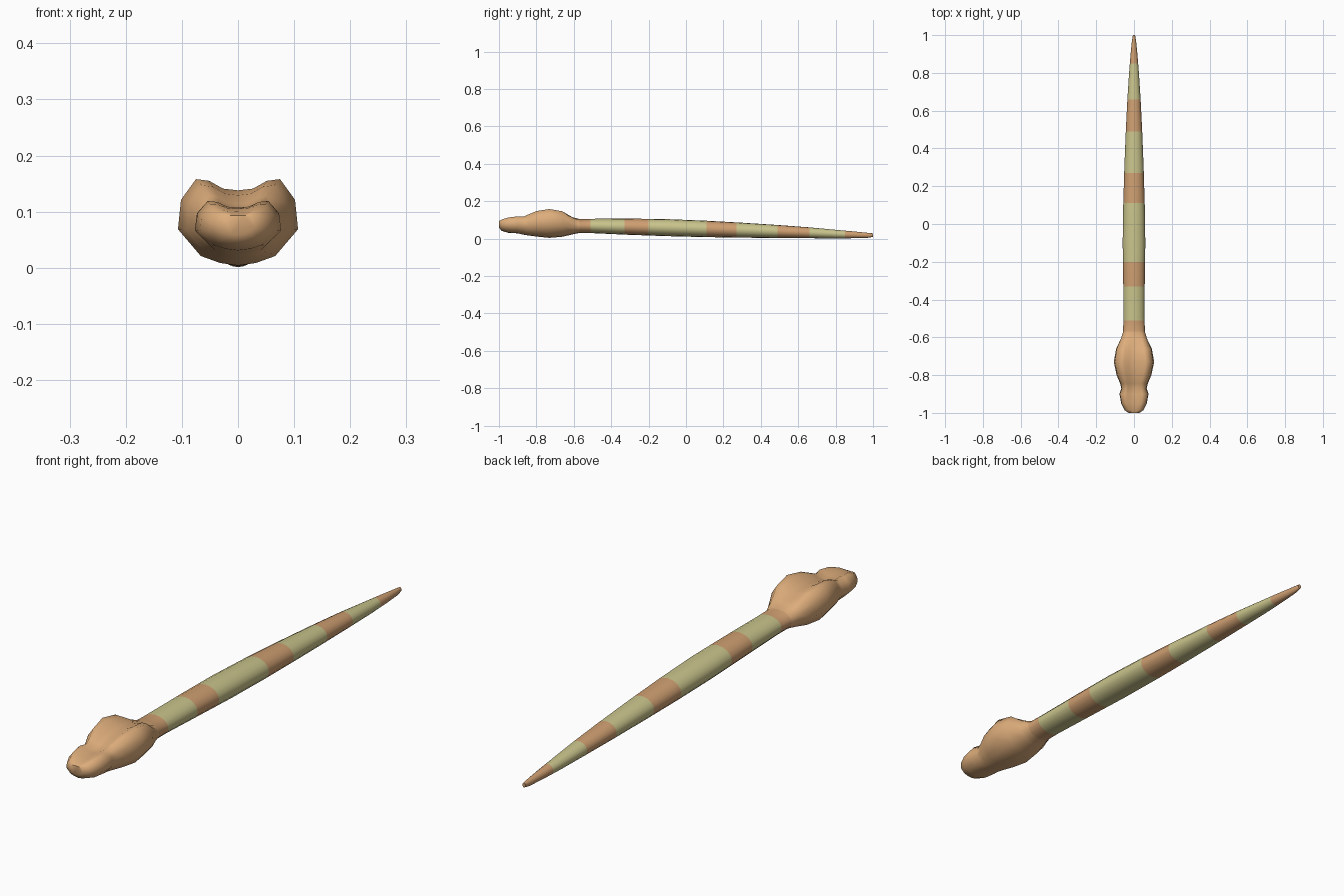
import bpy, bmesh, math

if "Cube" in bpy.data.objects:
    bpy.data.objects.remove(bpy.data.objects["Cube"])

# Stations along the body: y, bottom z, top z, half width, head-shape amount (0 = round)
STATIONS = [
    (-1.000, .058, .096, .030, .5), (-.985, .041, .106, .052, .7),
    (-.950, .031, .115, .068, .9), (-.900, .028, .119, .077, 1),
    (-.870, .021, .117, .067, 1), (-.845, .017, .128, .073, 1),
    (-.800, .011, .147, .092, 1), (-.730, .004, .158, .107, 1),
    (-.660, .010, .150, .095, .9), (-.605, .023, .120, .070, .5),
    (-.570, .030, .106, .058, .1), (-.500, .029, .106, .056, 0),
    (-.300, .020, .107, .057, 0), (-.100, .013, .104, .060, 0),
    (.100, .008, .096, .057, 0), (.300, .005, .085, .051, 0),
    (.500, .003, .072, .043, 0), (.660, .002, .060, .035, 0),
    (.800, .001, .047, .026, 0), (.900, .002, .038, .018, 0),
    (.970, .004, .031, .011, 0), (1.000, .009, .028, .006, 0)]
# Half cross-section of the head with raised brows: x and z as fractions
HEAD = [(0, .87), (.25, .89), (.48, .98), (.7, 1), (.95, .76),
        (1, .42), (.62, .11), (.3, .03), (0, 0)]
ROUND = [(math.sin(math.pi * i / 8), .5 + .5 * math.cos(math.pi * i / 8)) for i in range(9)]
HEAD_END = -.57
BANDS = [(-.51, -.33), (-.20, .11), (.27, .49), (.66, .85)]


def station(y):
    for a, b in zip(STATIONS, STATIONS[1:]):
        if a[0] <= y <= b[0]:
            t = (y - a[0]) / (b[0] - a[0])
            return [p + (q - p) * t for p, q in zip(a, b)]


def ring(bm, y):
    y, lo, hi, w, k = station(y)
    half = [(w * (rx + (hx - rx) * k), lo + (hi - lo) * (rz + (hz - rz) * k))
            for (rx, rz), (hx, hz) in zip(ROUND, HEAD)]
    pts = half + [(-x, z) for x, z in half[-2:0:-1]]
    return [bm.verts.new((x, y, z)) for x, z in pts]


def material(name, rgb):
    m = bpy.data.materials.new(name)
    m.diffuse_color = (*rgb, 1)
    m.use_nodes = True
    m.node_tree.nodes["Principled BSDF"].inputs["Base Color"].default_value = m.diffuse_color
    return m


# Lofted snake, with extra rings at every colour boundary
bm = bmesh.new()
ys = sorted({s[0] for s in STATIONS} | {e for b in BANDS for e in b})
rings = [ring(bm, y) for y in ys]
for r, s in zip(rings, rings[1:]):
    n = len(r)
    for i in range(n):
        bm.faces.new((r[i], r[(i + 1) % n], s[(i + 1) % n], s[i]))
bm.faces.new(rings[0])
bm.faces.new(rings[-1])
bmesh.ops.recalc_face_normals(bm, faces=bm.faces[:])

# Colours by position along the body
for f in bm.faces:
    y = f.calc_center_median().y
    f.material_index = 0 if y < HEAD_END else 2 if any(a < y < b for a, b in BANDS) else 1

mesh = bpy.data.meshes.new("snake_body")
bm.to_mesh(mesh)
bm.free()
for m in (material("head tan", (.73, .42, .20)),
          material("brown band", (.62, .345, .165)),
          material("olive band", (.585, .55, .26))):
    mesh.materials.append(m)
snake = bpy.data.objects.new("snake_body", mesh)
bpy.context.collection.objects.link(snake)
bpy.context.view_layer.objects.active = snake
snake.select_set(True)
bpy.ops.object.shade_smooth_by_angle(angle=math.radians(60))
